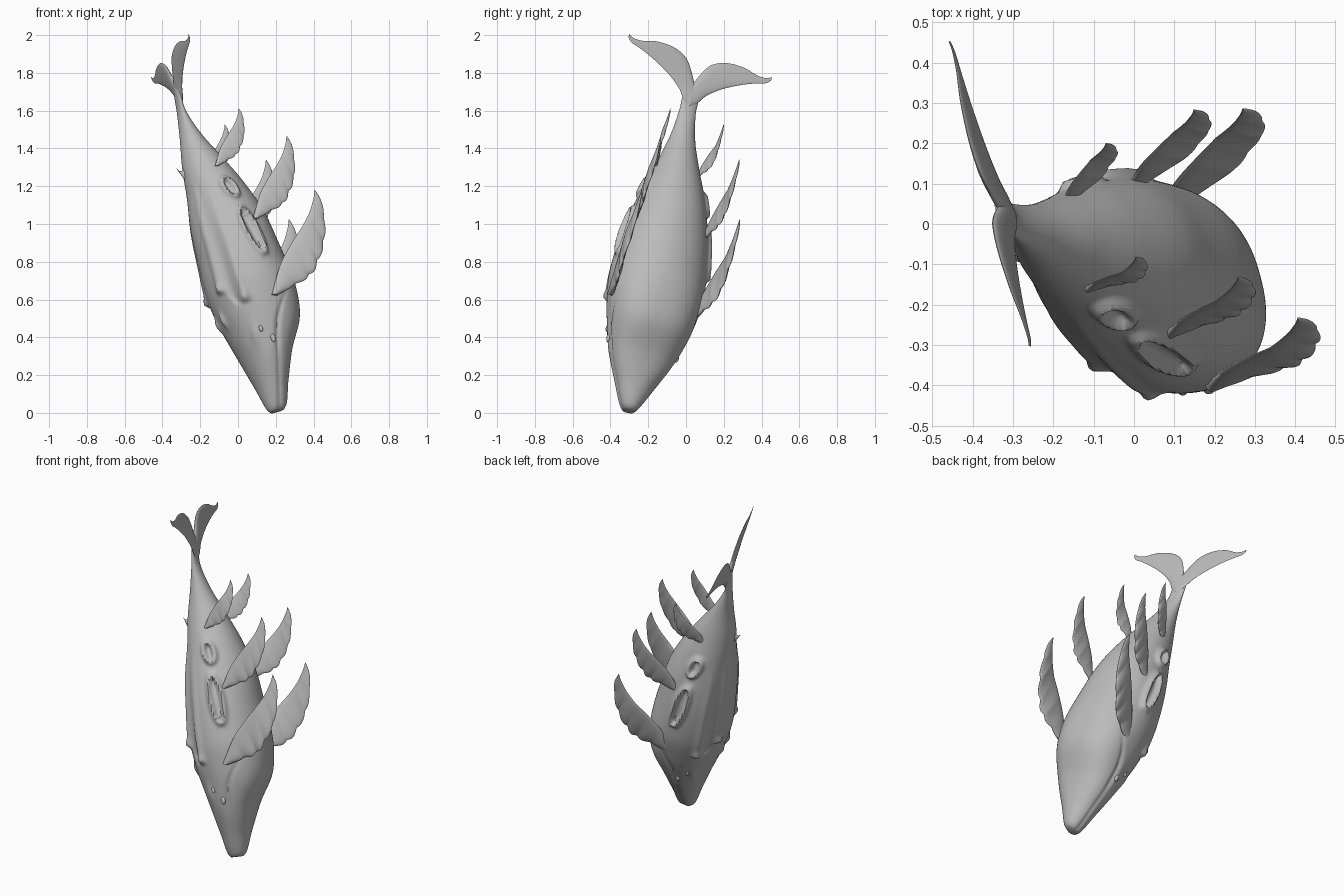
import bpy, bmesh, math
from mathutils import Vector

cube = bpy.data.objects.get("Cube")
if cube:
    bpy.data.objects.remove(cube)

# One skin colour for everything
skin = bpy.data.materials.new("grey skin")
skin.use_nodes = True
skin.diffuse_color = (0.5, 0.5, 0.5, 1)
skin.node_tree.nodes["Principled BSDF"].inputs["Base Color"].default_value = (0.5, 0.5, 0.5, 1)

# Diving pose: the animal's own axes (side, tailward, back) and its nose point
SIDE = Vector((-0.244, 0.927, -0.28))
TAIL = Vector((-0.293, 0.188, 0.939))
BACK = Vector((-0.923, -0.311, -0.226))
NOSE = Vector((0.2, -0.31, 0.0))


def place(r, s, d):
    return NOSE + SIDE * r + TAIL * s + BACK * d


def curve(pts, t):
    """Smooth interpolation of rows (t, a, b, ...)."""
    i = 0
    while i < len(pts) - 2 and t > pts[i + 1][0]:
        i += 1
    p, q = pts[i], pts[i + 1]
    a, b = pts[max(i - 1, 0)], pts[min(i + 2, len(pts) - 1)]
    w = q[0] - p[0]
    u = min(max((t - p[0]) / w, 0), 1)
    out = []
    for k in range(1, len(p)):
        m0 = (q[k] - a[k]) / (q[0] - a[0]) * w
        m1 = (b[k] - p[k]) / (b[0] - p[0]) * w
        out.append((2*u**3 - 3*u*u + 1) * p[k] + (u**3 - 2*u*u + u) * m0
                   + (3*u*u - 2*u**3) * q[k] + (u**3 - u*u) * m1)
    return out


def finish(name, bm):
    bmesh.ops.recalc_face_normals(bm, faces=bm.faces)
    mesh = bpy.data.meshes.new(name)
    bm.to_mesh(mesh)
    bm.free()
    mesh.materials.append(skin)
    obj = bpy.data.objects.new(name, mesh)
    bpy.context.collection.objects.link(obj)
    bpy.ops.object.select_all(action='DESELECT')
    obj.select_set(True)
    bpy.context.view_layer.objects.active = obj
    bpy.ops.object.shade_smooth_by_angle(angle=math.radians(50))


def loft(name, rings):
    bm = bmesh.new()
    loops = [[bm.verts.new(place(*p)) for p in ring] for ring in rings]
    n = len(loops[0])
    for a, b in zip(loops, loops[1:]):
        for k in range(n):
            bm.faces.new((a[k], a[(k + 1) % n], b[(k + 1) % n], b[k]))
    bm.faces.new(loops[0])
    bm.faces.new(loops[-1])
    finish(name, bm)


# Body profile: distance from nose, half width, back height, belly height
PROFILE = [
    (0.0, .025, .02, -.04), (.03, .052, .04, -.07), (.15, .11, .062, -.115),
    (.3, .178, .092, -.178), (.44, .22, .125, -.262), (.55, .243, .148, -.29),
    (.7, .26, .162, -.298), (.9, .245, .152, -.28), (1.07, .21, .14, -.258),
    (1.25, .16, .108, -.2), (1.4, .11, .088, -.135), (1.55, .068, .055, -.065),
    (1.7, .046, .024, -.018), (1.8, .044, .008, -.02), (1.86, .02, 0, -.016)]

# Flank openings: centre, tilt, half length, half width
OPENINGS = [(.938, -.098, .13, .135, .034), (1.205, -.07, .2, .055, .03)]


def gauss(x, w):
    return math.exp(-(x / w) ** 2)


def step(x, lo, hi):
    u = min(max((x - lo) / (hi - lo), 0), 1)
    return u * u * (3 - 2 * u)


def surface(s, d):
    hr, top, bot = curve(PROFILE, s)
    return hr * math.sqrt(max(0, 1 - ((d - (top + bot) / 2) / ((top - bot) / 2)) ** 2))


def relief(r, s, d, ang):
    """Outward height of rims, ridges and the jaw crease."""
    h = 0
    for s0, d0, tilt, length, width in OPENINGS:
        a, b = s - s0, d - d0 - tilt * (s - s0)
        e = math.hypot(a / length, b / width)
        gap = (e - 1) * e / max(math.hypot(a / length**2, b / width**2), .001)
        h += .022 * gauss(gap, .015) - .008 * step(-gap, .005, .02)
    # raised back plates with an abrupt front edge, further back on the spine
    deg = math.degrees(ang)
    front = .56 + .09 * step(deg, 40, 58)
    env = step(s, front, front + .035) * max(0, 1 - (s - front) / .7)
    lip = 1 + .8 * gauss(s - front - .04, .03)
    h += env * (.016 * lip * (gauss(deg - 30, 6) + gauss(deg - 60, 6)) - .013 * gauss(deg - 45, 8))
    # paired blowholes
    if d > 0:
        h += .016 * gauss(s - .54, .04) * gauss(abs(r) - .05, .016)
    # jaw crease, sweeping towards the belly behind the eyes
    if s < .6:
        line = -.015 - .16 * s - 1.6 * max(0, s - .36) ** 2
        depth = .005 + .007 * step(s, .25, .36)
        h -= depth * gauss(d - line, .013) * min(1, (.6 - s) / .15)
        # brow over the eyes
        h += .01 * gauss(s - .4, .06) * gauss(d - .035, .02)
    return h


rings = []
for i in range(201):
    s = .008 + 1.85 * i / 200
    hr, top, bot = curve(PROFILE, s)
    c, h = (top + bot) / 2, (top - bot) / 2
    # the throat is squarer than the rest
    square = 1 - .16 * step(s, .08, .25) * (1 - step(s, .5, .85))
    ring = []
    for k in range(160):
        t = math.tau * k / 160
        x, y = math.cos(t), math.sin(t)
        if y < 0:
            x, y = math.copysign(abs(x) ** square, x), -abs(y) ** square
        g = relief(hr * x, s, c + h * y, math.atan2(y, abs(x))) if s < 1.45 else 0
        ring.append(((hr + g) * x, s, c + (h + g) * y))
    rings.append(ring)
loft("body", rings)

# Blade outline: position along fin, leading edge (s, d), trailing edge (s, d)
FIN = [
    (0, -.01, .02, -.02, -.01), (.17, .13, -.068, .015, -.12), (.34, .225, -.158, .045, -.205),
    (.5, .295, -.237, .105, -.265), (.68, .36, -.3, .21, -.335),
    (.85, .415, -.338, .335, -.375), (.94, .445, -.355, .42, -.382), (1, .475, -.368, .473, -.37)]


def fin(name, side, s0, d0, tip_r, scale):
    root_r = surface(s0, d0) - .008
    rings = []
    for i in range(81):
        u = i / 80
        ls, ld, ts, td = curve(FIN, u)
        lead, trail = Vector((ls, ld)), Vector((ts, td))
        # scalloped trailing edge
        wave = abs(math.sin(math.pi * 6 * u))
        swell = math.sin(math.pi * u)
        trail += (trail - lead).normalized() * .016 * wave * swell
        thick = .015 * (1 - u) ** .5 + .002
        ring = []
        for k in range(20):
            t = math.tau * k / 20
            f = (1 - math.cos(t)) / 2
            p = lead.lerp(trail, f)
            rib = .007 * (wave - .5) * f * swell
            r = root_r + (tip_r - root_r) * min(1, u * 2) + (thick * math.sin(t) + rib) * scale
            ring.append((side * r - .013, s0 + p.x * scale, d0 + p.y * scale))
        rings.append(ring)
    loft(name, rings)


# Tail fluke half: sideways position, front edge, rear edge
FLUKE = [
    (0, 1.72, 1.862), (.04, 1.755, 1.938), (.075, 1.803, 1.981), (.15, 1.863, 2.013),
    (.25, 1.917, 2.015), (.334, 1.951, 1.993), (.385, 1.967, 1.995), (.407, 1.987, 2.008)]


def fluke(name, side):
    rings = []
    for i in range(41):
        r = .407 * i / 40
        a, b = curve(FLUKE, r)
        thick = .014 * (1 - r / .43)
        d0 = -.01 - .02 * r / .407
        ring = []
        for k in range(20):
            t = math.tau * k / 20
            ring.append((side * r, a + (b - a) * (1 - math.cos(t)) / 2, d0 + thick * math.sin(t)))
        rings.append(ring)
    loft(name, rings)


def eye(name, side, s, d, size):
    bm = bmesh.new()
    bmesh.ops.create_uvsphere(bm, u_segments=20, v_segments=12, radius=size)
    r = surface(s, d)
    for v in bm.verts:
        v.co = place(side * (r + v.co.x * .6), s + v.co.y * 1.5, d + v.co.z * .8)
    finish(name, bm)


for side, word in ((1, "left"), (-1, "right")):
    fin(word + "_front_fin", side, .58, -.112, .28, 1)
    fin(word + "_middle_fin", side, 1.01, -.148, .224, .79)
    fin(word + "_rear_fin", side, 1.35, -.055, .152, .54)
    fluke(word + "_tail_fluke", side)
    eye(word + "_front_eye", side, .355, -.045, .016)
    eye(word + "_rear_eye", side, .42, .005, .013)

# Small hooked fin on the back
hook = []
for i in range(13):
    u = i / 12
    half = .055 * (1 - u) ** 1.5 + .001
    hook.append([(.016 * (1 - u * .9) * math.sin(math.tau * k / 12),
                  1.355 + .05 * u * u + half * math.cos(math.tau * k / 12),
                  .08 + .042 * u) for k in range(12)])
loft("back_fin", hook)
